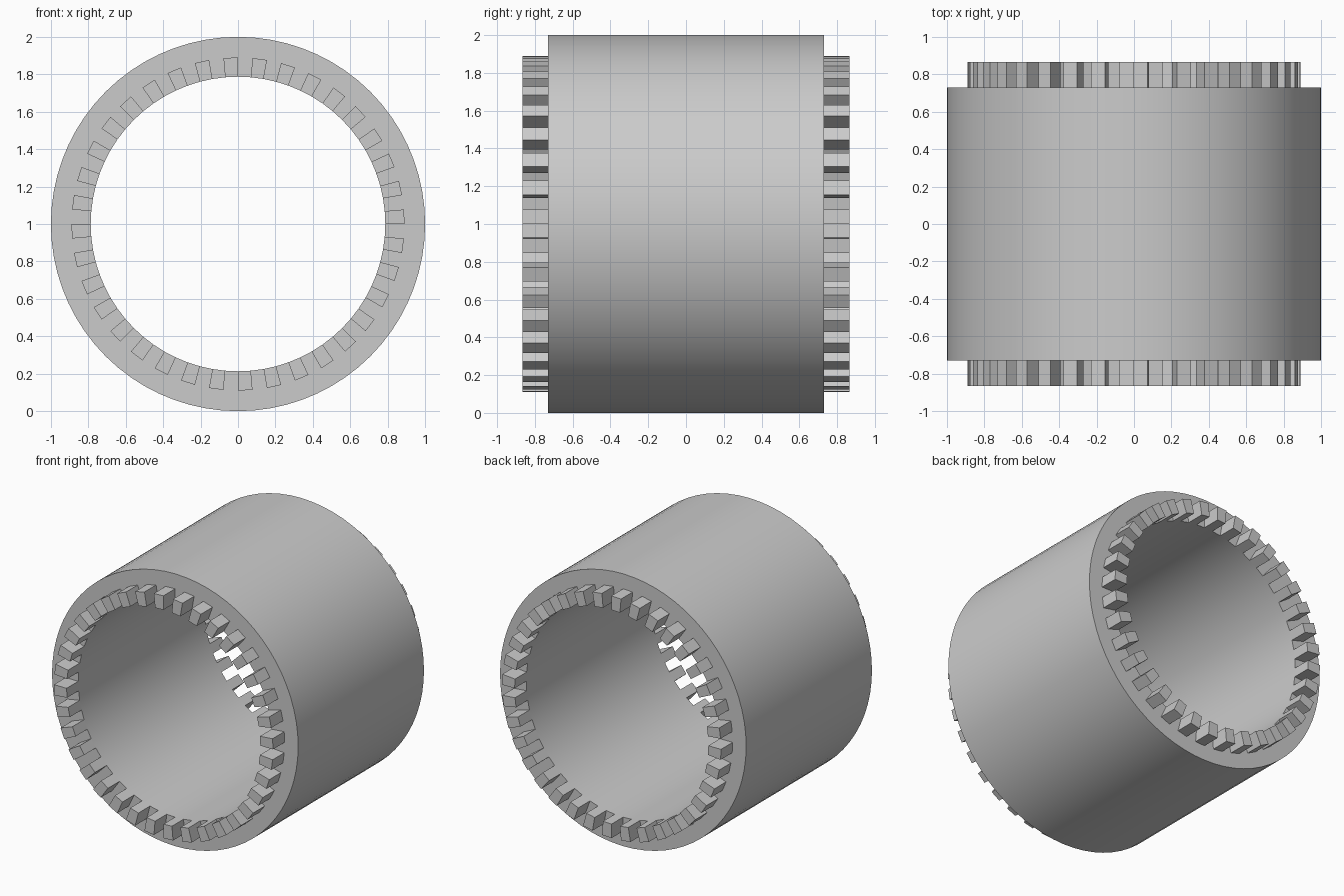
import bpy, bmesh
from math import cos, sin, radians, tau

cube = bpy.data.objects.get("Cube")
if cube:
    bpy.data.objects.remove(cube, do_unlink=True)

R_OUT, R_IN, R_TOOTH = 1.0, 0.787, 0.89
HALF, TIP = 0.73, 0.865          # half length of the sleeve, and out to the tooth tips
TEETH = 36
STEPS = TEETH * 2                # one step per tooth and one per gap

steel = bpy.data.materials.new("plain grey")
steel.use_nodes = True
grey = (0.6, 0.6, 0.6, 1)
steel.diffuse_color = grey
steel.node_tree.nodes["Principled BSDF"].inputs["Base Color"].default_value = grey


def point(r, step, y):
    a = tau * step / STEPS
    return (r * cos(a), y, 1 + r * sin(a))


def finish(name, bm):
    bmesh.ops.recalc_face_normals(bm, faces=bm.faces)
    mesh = bpy.data.meshes.new(name)
    bm.to_mesh(mesh)
    bm.free()
    mesh.materials.append(steel)
    obj = bpy.data.objects.new(name, mesh)
    bpy.context.collection.objects.link(obj)
    return obj


# Hollow sleeve: a rectangular section swept around the y axis
bm = bmesh.new()
section = [(R_IN, -HALF), (R_OUT, -HALF), (R_OUT, HALF), (R_IN, HALF)]
rings = [[bm.verts.new(point(r, s, y)) for r, y in section] for s in range(STEPS)]
for s in range(STEPS):
    a, b = rings[s], rings[(s + 1) % STEPS]
    for k in range(4):
        n = (k + 1) % 4
        bm.faces.new((a[k], a[n], b[n], b[k]))
sleeve = finish("sleeve", bm)
sleeve.data.shade_smooth()
sleeve.data.set_sharp_from_angle(angle=radians(30))

# Square-cut teeth on both ends, flush with the bore
for name, side in (("front_teeth", -1), ("back_teeth", 1)):
    bm = bmesh.new()
    for s in range(0, STEPS, 2):
        base, tip = [
            [bm.verts.new(point(r, t, side * y))
             for r, t in ((R_IN, s), (R_TOOTH, s), (R_TOOTH, s + 1), (R_IN, s + 1))]
            for y in (HALF, TIP)]
        bm.faces.new(base)
        bm.faces.new(tip)
        for k in range(4):
            n = (k + 1) % 4
            bm.faces.new((base[k], base[n], tip[n], tip[k]))
    finish(name, bm)
